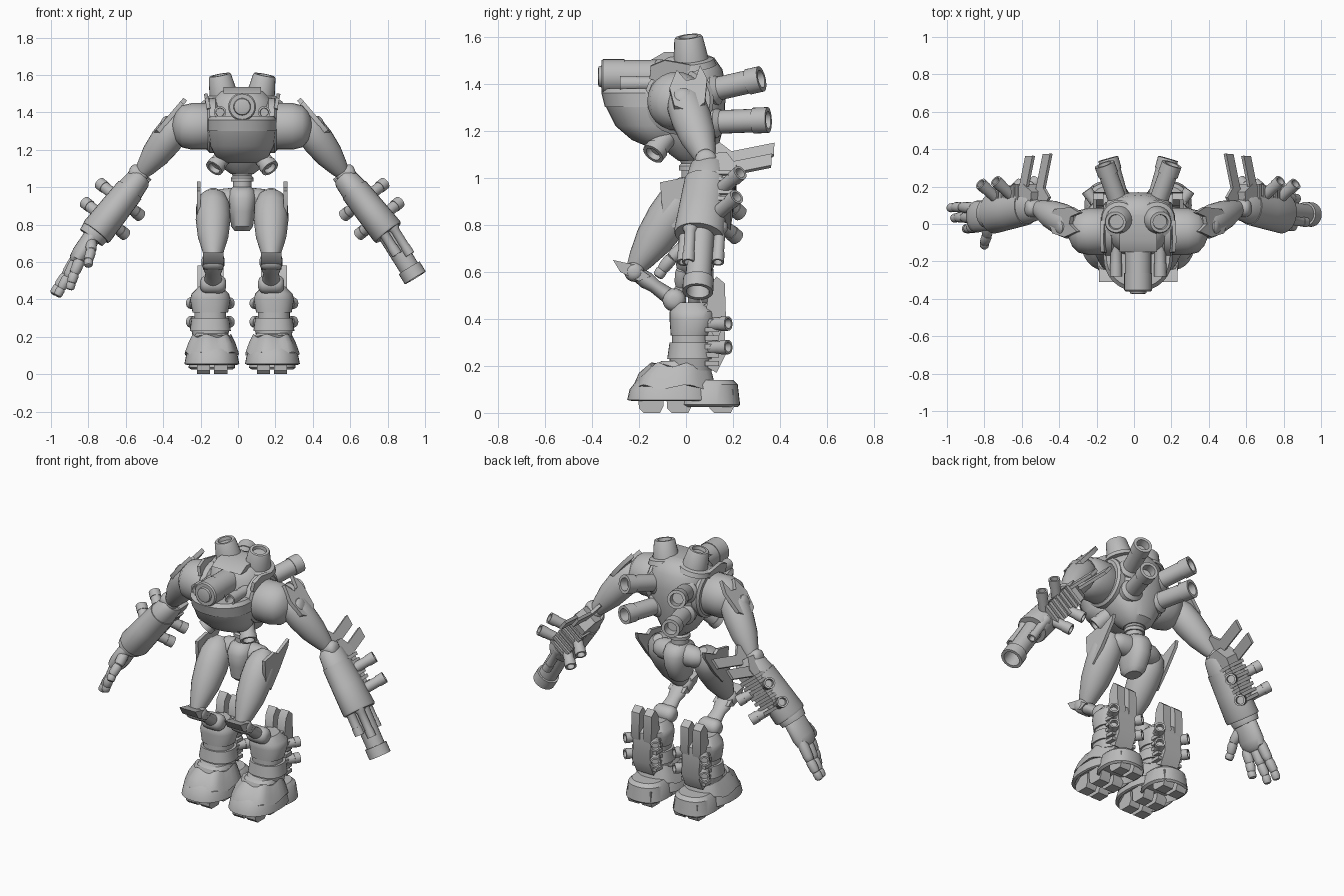
import bpy, bmesh, math
from mathutils import Vector

default_cube = bpy.data.objects.get("Cube")
if default_cube:
    bpy.data.objects.remove(default_cube, do_unlink=True)

grey = bpy.data.materials.new("armour_grey")
grey.use_nodes = True
grey.diffuse_color = (0.5, 0.5, 0.5, 1)
grey.node_tree.nodes["Principled BSDF"].inputs["Base Color"].default_value = grey.diffuse_color
MID = .022  # the body's mirror plane


def finish(name, bm):
    """Smooth shading with sharp creases, then make the object."""
    bmesh.ops.remove_doubles(bm, verts=bm.verts, dist=0.0002)
    bmesh.ops.recalc_face_normals(bm, faces=bm.faces)
    for face in bm.faces:
        face.smooth = True
    for edge in bm.edges:
        edge.smooth = len(edge.link_faces) == 2 and edge.calc_face_angle(0) < math.radians(35)
    mesh = bpy.data.meshes.new(name)
    bm.to_mesh(mesh)
    bm.free()
    mesh.materials.append(grey)
    obj = bpy.data.objects.new(name, mesh)
    bpy.context.collection.objects.link(obj)


def skin(name, rings):
    """Bridge a list of point rings and cap both ends."""
    bm = bmesh.new()
    loops = [[bm.verts.new(p) for p in ring] for ring in rings]
    count = len(loops[0])
    for low, high in zip(loops, loops[1:]):
        for i in range(count):
            j = (i + 1) % count
            bm.faces.new((low[i], low[j], high[j], high[i]))
    bm.faces.new(loops[0])
    bm.faces.new(loops[-1])
    finish(name, bm)


def turned(name, a, b, profile, scale=1, wide=1, segs=24, hint=(0, 1, 0)):
    """Revolve (position along a-b, radius) pairs; wide stretches along hint."""
    a, b = Vector(a), Vector(b)
    axis = (b - a).normalized()
    hint = Vector(hint)
    if abs(axis.dot(hint)) > 0.9:
        hint = Vector((0, 0, 1))
    u = (hint - axis * axis.dot(hint)).normalized()
    v = axis.cross(u)
    rings = []
    for t, r in profile:
        r = max(r, 0.001) * scale
        angles = [math.tau * i / segs for i in range(segs)]
        rings.append([a + (b - a) * t + u * r * wide * math.cos(k) + v * r * math.sin(k)
                      for k in angles])
    skin(name, rings)


def loft(name, x, rings, power=1, wave=0, segs=32):
    """Stack horizontal rounded rings given as (z, y centre, x radius, y radius)."""
    def soft(c):
        return math.copysign(abs(c) ** power, c)
    points = []
    for z, y, rx, ry in rings:
        angles = [math.tau * i / segs for i in range(segs)]
        points.append([(x + rx * soft(math.cos(k)), y + ry * soft(math.sin(k)),
                        z + wave * math.sin(6 * k)) for k in angles])
    skin(name, points)


def plate(name, outline, thickness, origin, u=(0, 1, 0), v=(0, 0, 1)):
    """Extrude a flat outline evenly to both sides of its plane."""
    origin, u, v = Vector(origin), Vector(u).normalized(), Vector(v).normalized()
    n = u.cross(v).normalized() * thickness / 2
    flat = [origin + u * p + v * q for p, q in outline]
    skin(name, [[p - n for p in flat], [p + n for p in flat]])


PIPE = [(0, 1.35), (.12, 1.35), (.2, 1), (.75, 1), (.75, 1.1), (1, 1.1), (1, .75), (.8, .7), (.8, 0)]
STACK = [(0, 1.7), (.2, 1.55), (.25, 1.2), (.95, .98), (1, .9), (1, .65), (.85, .6), (.85, 0)]
BALL = [(0, .3), (.04, .65), (.15, .92), (.3, 1), (.7, 1), (.85, .92), (.96, .65), (1, .3)]
LIMB = [(-.03, .3), (.06, .75), (.2, .97), (.4, 1), (.65, .88), (.88, .6), (1, .4)]

# Torso, jaw and hood
loft("torso", MID, [(1.07, .03, .06, .06), (1.1, .03, .1, .1), (1.18, .01, .15, .14),
                    (1.28, 0, .175, .165), (1.38, 0, .18, .17), (1.46, 0, .165, .155),
                    (1.51, 0, .12, .12), (1.53, 0, .07, .07)], .85)
loft("chest_jaw", MID, [(1.13, -.1, .09, .06), (1.16, -.12, .14, .11), (1.22, -.15, .17, .15),
                        (1.3, -.165, .18, .175), (1.3, -.165, .185, .18), (1.36, -.175, .185, .185),
                        (1.38, -.17, .17, .17)], .95)
plate("hood_roof", [(-.15, 1.5), (-.09, 1.535), (.05, 1.53), (.05, 1.5)], .2, (MID, 0, 0))
turned("main_cannon", (MID, 0, 1.43), (MID, -.375, 1.43),
       [(0, 1), (.7, 1), (.7, 1.05), (.94, 1.05), (.96, .95), (.96, .65), (.99, .6), (1, .4), (1, 0)], .071)
loft("waist", MID, [(.97, .03, .05, .05), (1.03, .03, .05, .05), (1.03, .03, .06, .06),
                    (1.05, .03, .06, .06), (1.06, .03, .05, .05), (1.1, .03, .07, .07)])
loft("pelvis", MID, [(.765, .02, .04, .05), (.79, .02, .058, .08), (.87, .03, .07, .105),
                     (.94, .03, .08, .11), (.98, .03, .07, .09), (1, .03, .05, .06)], .85)
turned("hip_axle", (MID - .17, .03, .93), (MID + .17, .03, .93), BALL, .065)

for side, s in (("left", 1), ("right", -1)):
    def at(x, y, z):
        return (MID + s * x, y, z)

    # Torso pipes and hood cheeks
    plate(side + "_hood_cheek", [(-.155, 1.45), (-.15, 1.505), (-.09, 1.53), (.02, 1.51), (0, 1.4)],
          .02, at(.105, 0, 0), v=(-.2 * s, 0, 1))
    turned(side + "_top_stack", at(.095, .025, 1.47), at(.12, .01, 1.6), STACK, .062)
    for label, start, end, size in (
            ("back_pipe_upper", (.1, .1, 1.37), (.18, .32, 1.42), .05),
            ("back_pipe_lower", (.09, .1, 1.235), (.16, .35, 1.245), .05),
            ("belly_pipe", (.08, -.07, 1.19), (.15, -.14, 1.1), .045)):
        turned(f"{side}_{label}", at(*start), at(*end), PIPE, size)
    turned(side + "_small_cannon", at(.118, 0, 1.4), at(.118, -.28, 1.4), PIPE, .03)

    # Shoulder, upper arm and elbow
    turned(side + "_shoulder_collar", at(.13, -.03, 1.33), at(.185, -.03, 1.33),
           [(0, .9), (.2, 1), (.8, 1), (1, .9)], .148)
    turned(side + "_shoulder", at(.16, -.04, 1.325), at(.375, -.04, 1.325),
           [(0, .9), (.12, 1), (.5, 1), (.75, .9), (.9, .62), (1, .2)], .125)
    turned(side + "_upper_arm", at(.315, -.02, 1.37), at(.545, .09, 1.065), LIMB, .086)
    plate(side + "_shoulder_blade", [(-.06, -.1), (-.08, 0), (-.05, .1), (-.01, .04), (.03, .05),
                                     (.05, .125), (.08, .05), (.07, -.08), (.02, -.14)],
          .025, at(.385, .01, 1.375), v=(-.65 * s, 0, .76))
    turned(side + "_shoulder_bolt", at(.35, -.01, 1.31), at(.435, -.015, 1.35), BALL, .045)
    turned(side + "_elbow", at(.505, .085, 1.055), at(.605, .085, 1.085), BALL, .047)

    # Forearm with armour, blades, ribs and pipes
    top, wrist = Vector(at(.54, .1, 1.06)), Vector(at(.782, .055, .755))
    along, across = (wrist - top).normalized(), Vector((.78 * s, 0, .62))
    turned(side + "_forearm", top, wrist, [(0, .6), (.05, .75), (.25, .85), (.25, .9), (.6, .96),
                                          (.97, 1.02), (1, .97), (1, .7)], .087, wide=1.22)
    plate(side + "_forearm_armour", [(0, -.01), (.07, -.02), (.12, .05), (.11, .16), (.12, .2),
                                     (.1, .3), (0, .34)], .11, top, v=along)
    for label, shift, slide in (("inner", 0, -.01), ("outer", .045, .085)):
        plate(f"{side}_{label}_blade", [(-.08, -.08), (.02, -.07), (.05, -.03), (.255, -.03),
                                        (.25, .035), (.06, .035), (0, .1), (-.08, .06)],
              .018, top + across * shift + along * slide + Vector((0, .03, 0)),
              u=(-.05 * s, .25, .05), v=-along)
    for i in range(7):
        spot = top + along * (.1 + .035 * i) + Vector((0, .1, 0))
        plate(f"{side}_forearm_rib_{i}", [(-.06, -.01), (.025, -.01), (.025, .01), (-.06, .01)],
              .13, spot, v=along)
    for i, distance in enumerate((.17, .3)):
        for j in (-1, 1):
            base = top + along * distance + across * .01 + Vector((0, .05, 0))
            tip = base + across * j * .14 + Vector((0, .1, 0))
            turned(f"{side}_forearm_pipe_{i}_{j}", base, tip, PIPE, .03)

    # Thigh, knee and link
    turned(side + "_thigh", at(.155, .02, .97), at(.155, -.22, .61), LIMB, .093)
    plate(side + "_thigh_blade", [(-.11, .98), (-.01, 1.0), (.02, .98), (.13, 1.03), (.12, .99),
                                  (.03, .87), (-.05, .78), (-.1, .85)], .02, at(.232, 0, 0))
    turned(side + "_knee", at(.093, -.22, .6), at(.217, -.22, .6), BALL, .043)
    plate(side + "_knee_pad", [(-.31, .65), (-.22, .63), (-.15, .58), (-.2, .56), (-.28, .6)],
          .11, at(.155, 0, 0))
    turned(side + "_leg_link", at(.155, -.22, .6), at(.155, -.05, .48),
           [(0, .8), (.3, 1), (.5, .8), (1, 1)], .037, wide=1.4, hint=(1, 0, 0))
    turned(side + "_ankle", at(.085, -.05, .48), at(.225, -.05, .48), BALL, .05)

    # Shin with bands, back armour and pipes
    loft(side + "_shin", MID + s * .17, [(.18, .02, .09, .09), (.23, .02, .1, .09), (.23, .02, .11, .1),
                                         (.3, .02, .1, .09), (.3, .02, .085, .08), (.33, .02, .085, .08),
                                         (.33, .02, .095, .085), (.4, .03, .108, .1), (.43, .03, .1, .1),
                                         (.47, .02, .06, .07)], .85)
    plate(side + "_shin_back", [(.03, .44), (.1, .47), (.16, .43), (.17, .25), (.13, .17), (.08, .2)],
          .12, at(.17, 0, 0))
    for j in (-1, 1):
        plate(f"{side}_shin_spine_{j}", [(.08, .4), (.1, .54), (.13, .58), (.165, .55), (.17, .4), (.13, .3)],
              .055, at(.17 + j * .042, 0, 0))
    for i in range(6):
        plate(f"{side}_shin_rib_{i}", [(.08, 0), (.14, 0), (.14, .02), (.08, .02)],
              .17, at(.17, 0, .2 + i * .036))
    for i, z in enumerate((.275, .375)):
        for j in (-1, 1):
            turned(f"{side}_shin_pipe_{i}_{j}", at(.17 + j * .03, .07, z),
                   at(.17 + j * .105, .18, z + .005), PIPE, .028)

    # Boot, heel and sole pads
    loft(side + "_boot", MID + s * .162, [(.09, -.05, .11, .14), (.05, -.05, .135, .175),
                                          (.055, -.06, .147, .19), (.1, -.06, .138, .18),
                                          (.15, -.05, .118, .15), (.19, -.03, .1, .12),
                                          (.22, -.01, .085, .095)], .85)
    loft(side + "_boot_cuff", MID + s * .162, [(.11, -.05, .145, .175), (.16, -.045, .127, .158),
                                               (.205, -.025, .104, .125)], .85, wave=.01)
    loft(side + "_heel", MID + s * .162, [(.06, .1, .09, .1), (.025, .1, .11, .12), (.035, .1, .125, .13),
                                          (.12, .1, .11, .12), (.14, .1, .09, .1)], .85)
    for i, y in enumerate((-.15, -.03, .15)):
        for j in (-1, 1):
            plate(f"{side}_sole_pad_{i}_{j}", [(-.055, .1), (-.05, .02), (-.03, 0), (.04, 0),
                                               (.055, .03), (.05, .1)], .07, at(.16 + j * .046, y, 0))

# Left arm gun
turned("gun_barrel", (.785, .065, .78), (.948, .05, .515),
       [(0, 1), (.8, .95), (.8, 1.15), (1, 1.15), (1, .85), (.7, .8), (.7, 0)], .057)
for i, (dx, dy, size) in enumerate(((-.03, -.065, .026), (-.01, .08, .024), (.04, -.045, .024))):
    turned(f"side_barrel_{i}", (.78 + dx, .065 + dy, .8), (.88 + dx, .055 + dy, .64), PIPE, size)

# Right hand with cuff, fingers and thumb
turned("wrist_cuff", (-.74, .06, .79), (-.785, .055, .73), [(0, .9), (.3, 1), (1, .9)], .082, wide=1.1)
turned("palm", (-.765, .05, .76), (-.87, .035, .595), [(0, .7), (.2, .95), (.7, 1), (.9, .9), (1, .6)],
       .05, wide=1.7)
hand = {"outer_finger": [(-.86, .085, .63), (-.92, .09, .53), (-.962, .09, .47), (-.986, .085, .43)],
        "middle_finger": [(-.865, .035, .61), (-.91, .035, .52), (-.945, .035, .46), (-.965, .03, .42)],
        "inner_finger": [(-.845, -.015, .61), (-.875, -.02, .54), (-.89, -.025, .49), (-.9, -.025, .455)],
        "thumb": [(-.785, 0, .71), (-.785, -.06, .66), (-.8, -.1, .61), (-.8, -.12, .58)]}
for name, joints in hand.items():
    for i, (a, b) in enumerate(zip(joints, joints[1:])):
        turned(f"{name}_{i}", a, b, [(-.12, .4), (0, .85), (.25, 1), (.8, .95), (1, .8), (1.12, .4)],
               .031 - .003 * i, segs=14)
